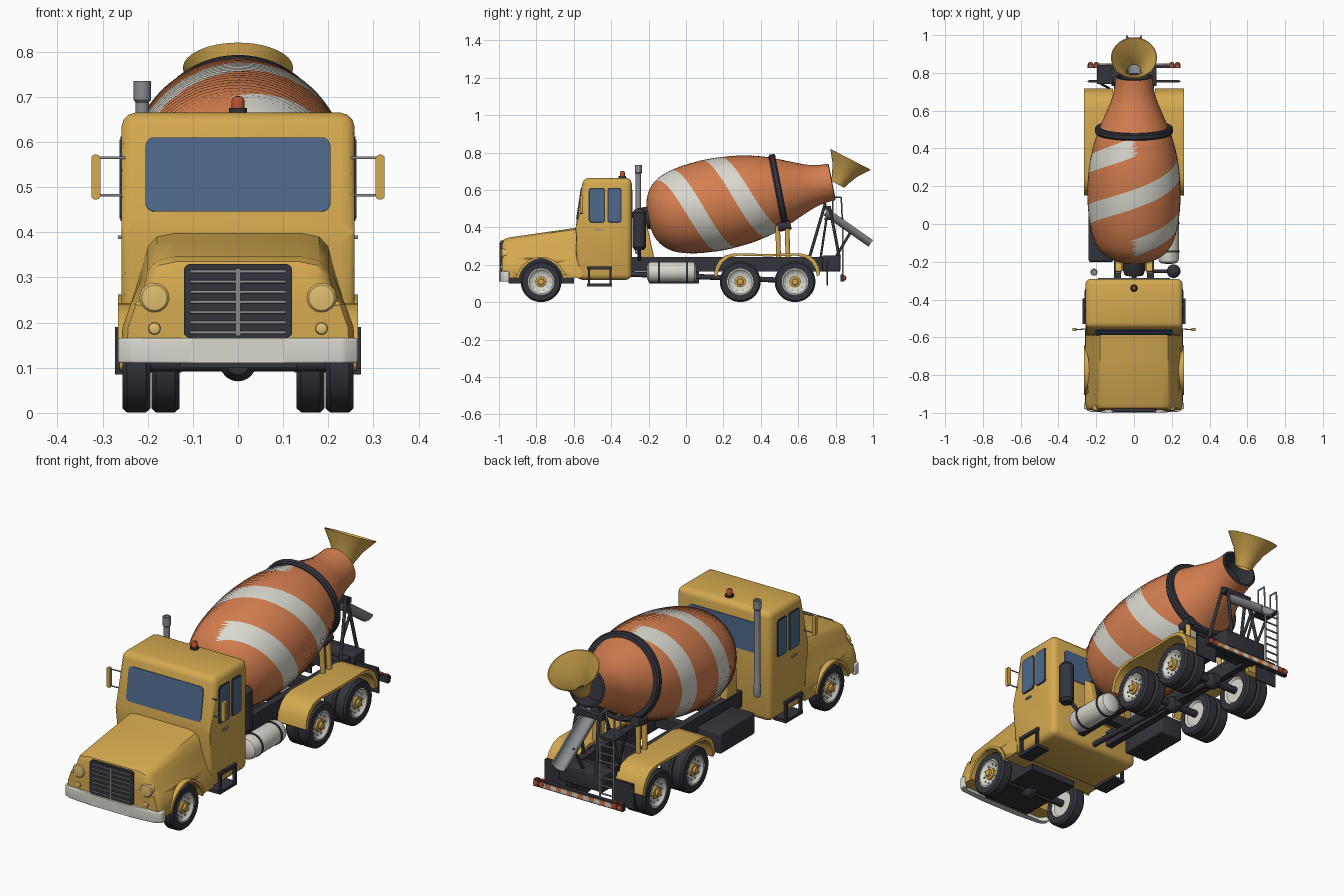
import bpy, bmesh, math
from math import pi, sin, cos
from mathutils import Vector

if "Cube" in bpy.data.objects:
    bpy.data.objects.remove(bpy.data.objects["Cube"])


def material(name, r, g, b):
    m = bpy.data.materials.new(name)
    m.use_nodes = True
    m.diffuse_color = (r, g, b, 1)
    m.node_tree.nodes["Principled BSDF"].inputs["Base Color"].default_value = (r, g, b, 1)
    return m


YELLOW = material("body yellow", .66, .40, .08)
ORANGE = material("drum orange", .66, .21, .08)
WHITE = material("off white", .70, .69, .62)
DARK = material("dark grey", .034, .034, .045)
BLUE = material("glass blue", .075, .14, .26)
GREY = material("metal grey", .25, .26, .28)
LAMP = material("lamp yellow", .75, .52, .16)
RED = material("signal red", .50, .08, .03)


def finish(name, bm, *mats):
    bmesh.ops.remove_doubles(bm, verts=bm.verts, dist=1e-5)
    bmesh.ops.recalc_face_normals(bm, faces=bm.faces)
    for f in bm.faces:
        f.smooth = True
    for e in bm.edges:
        e.smooth = e.calc_face_angle(0) < .62
    me = bpy.data.meshes.new(name)
    bm.to_mesh(me)
    bm.free()
    for m in mats:
        me.materials.append(m)
    ob = bpy.data.objects.new(name, me)
    bpy.context.collection.objects.link(ob)
    return ob


def loft(bm, rings, closed=True):
    """Skin a list of point rings with quads."""
    vs = [[bm.verts.new(p) for p in r] for r in rings]
    n = len(vs[0])
    for a, b in zip(vs, vs[1:]):
        for i in range(n):
            bm.faces.new((a[i], a[(i + 1) % n], b[(i + 1) % n], b[i]))
    return vs


def prism(name, mat, poly, axis, a, b, bevel=0):
    """Extrude a polygon along one axis from a to b."""
    def put(p, t):
        q = list(p)
        q.insert(axis, t)
        return q
    bm = bmesh.new()
    for end in loft(bm, [[put(p, a) for p in poly], [put(p, b) for p in poly]]):
        bm.faces.new(end)
    if bevel:
        bmesh.ops.bevel(bm, geom=bm.edges[:], offset=bevel, segments=3, profile=.5, affect='EDGES')
    return finish(name, bm, mat)


def box(name, mat, x0, x1, y0, y1, z0, z1, bevel=0):
    return prism(name, mat, [(y0, z0), (y1, z0), (y1, z1), (y0, z1)], 0, x0, x1, bevel)


def rounded(u0, u1, v0, v1, r):
    """Rounded rectangle outline."""
    pts = []
    for k, (u, v) in enumerate([(u1 - r, v1 - r), (u0 + r, v1 - r), (u0 + r, v0 + r), (u1 - r, v0 + r)]):
        pts += [(u + r * cos((k + i / 5) * pi / 2), v + r * sin((k + i / 5) * pi / 2)) for i in range(6)]
    return pts


def lathe(name, mat, prof, origin, axis, seg=32):
    """Spin (radius, distance) points about an axis."""
    rot = Vector(axis).to_track_quat('Z', 'Y')
    bm = bmesh.new()
    loft(bm, [[Vector(origin) + rot @ Vector((r * cos(t), r * sin(t), s))
               for t in (2 * pi * i / seg for i in range(seg))] for r, s in prof])
    bmesh.ops.dissolve_degenerate(bm, dist=1e-6, edges=bm.edges)
    return finish(name, bm, mat)


def rod(name, mat, pts, r, seg=12):
    for p, q in zip(pts, pts[1:]):
        d = Vector(q) - Vector(p)
        lathe(name, mat, [(0, 0), (r, 0), (r, d.length), (0, d.length)], p, d, seg)


def strip(path, t):
    """Thicken an arch path downwards into a closed outline."""
    cy = (path[0][0] + path[-1][0]) / 2
    inner = [(y + (t if y < cy else -t) * (abs(y - cy) > .17 or len(path) > 12), z - t * .7) for y, z in path]
    return path + inner[::-1]


# Hood with flared sides and cut wheel arches
rings = []
for y, top, k in [(-.985, .315, .95), (-.975, .335, .975), (-.95, .346, 1), (-.7, .382, 1), (-.56, .402, 1)]:
    half = [(.14, top), (.18, top - .008), (.2, top - .03), (.212, top - .08), (.238, .24), (.256, .19), (.26, .13)]
    rings.append([(x * k, y, z) for x, z in half] + [(-x * k, y, z) for x, z in half[::-1]])
bm = bmesh.new()
ends = loft(bm, rings)
bm.faces.new(ends[0])
bm.faces.new(ends[-1])
hood = finish("hood", bm, YELLOW)
cutter = lathe("arch_cutter", YELLOW, [(0, 0), (.125, 0), (.125, .8), (0, .8)], (-.4, -.775, .11), (1, 0, 0), 48)
cutter.hide_render = True
mod = hood.modifiers.new("arches", 'BOOLEAN')
mod.operation, mod.object = 'DIFFERENCE', cutter
bpy.context.view_layer.objects.active = hood
bpy.ops.object.modifier_apply(modifier="arches")
bpy.data.objects.remove(cutter)
box("engine_bay", DARK, -.13, .13, -.95, -.6, .1, .29)

# Cab
prism("cab", YELLOW, [(-.585, .12), (-.59, .4), (-.55, .665), (-.29, .665), (-.29, .12)], 0, -.258, .258, .03)
screen = prism("windshield", BLUE, rounded(-.205, .205, -.083, .083, .02), 1, -.004, .004)
screen.location, screen.rotation_euler = (0, -.571, .528), (-.15, 0, 0)
prism("rear_window", BLUE, rounded(-.19, .19, .45, .6, .02), 1, -.295, -.286)
lathe("beacon_base", DARK, [(0, 0), (.02, 0), (.02, .012), (0, .012)], (0, -.34, .663), (0, 0, 1))
lathe("beacon", RED, [(.014, 0), (.014, .02), (.009, .027), (0, .028)], (0, -.34, .674), (0, 0, 1))
for s in (-1, 1):
    for y0, y1 in [(-.52, -.433), (-.42, -.345)]:
        prism("window_frame", DARK, rounded(y0, y1, .425, .612, .014), 0, s * .255, s * .26)
        prism("side_window", BLUE, rounded(y0 + .006, y1 - .006, .431, .606, .012), 0, s * .255, s * .262)
    box("door_handle", GREY, s * .256, s * .266, -.49, -.455, .385, .393)
    prism("mirror", YELLOW, rounded(.305, .325, .473, .572, .008), 1, -.567, -.55).scale.x = s
    for z in (.482, .565):
        rod("mirror_arm", GREY, [(s * .25, -.555, z), (s * .31, -.56, z)], .003)
    for z in (.085, .175):
        box("cab_step", DARK, s * .2, s * .272, -.53, -.395, z, z + .015)
    for y in (-.525, -.41):
        box("step_post", DARK, s * .258, s * .272, y, y + .012, .085, .19)
    arch = [(-.775 + .133 * cos(a), .11 + .133 * sin(a)) for a in (pi - pi * i / 18 for i in range(1, 18))]
    prism("front_arch_lip", YELLOW, strip(arch, .012), 0, s * .235, s * .266)

# Nose: grille, lamps, bumper
prism("grille", DARK, rounded(-.12, .12, .165, .33, .015), 1, -.992, -.96)
for i in range(7):
    rod("grille_bar", GREY, [(-.105, -.992, .178 + i * .0225), (.105, -.992, .178 + i * .0225)], .0035)
box("grille_centre_bar", GREY, -.005, .005, -.997, -.98, .17, .32)
for s in (-1, 1):
    for z, r in [(.255, .033), (.187, .014)]:
        lathe("headlamp", LAMP, [(r, 0), (r, .022), (r * .85, .027), (0, .031)], (s * .185, -.962, z), (0, -1, 0))
prism("bumper", WHITE, [(-.266, -.945), (-.266, -.975), (-.235, -.994), (-.1, -1), (.1, -1), (.235, -.994),
                        (.266, -.975), (.266, -.945), (.25, -.945), (.225, -.972), (-.225, -.972), (-.25, -.945)],
      2, .11, .166, .006)

# Chassis
for s in (-1, 1):
    box("chassis_rail", DARK, s * .07, s * .105, -.6, .82, .165, .243)
    box("mud_flap", DARK, s * .125, s * .245, .752, .758, .09, .21)
for y in (-.15, .1, .43, .68):
    box("cross_member", DARK, -.08, .08, y, y + .04, .18, .23)
box("rear_frame", DARK, -.12, .12, .73, .825, .165, .25, .005)
rod("drive_shaft", DARK, [(0, -.6, .16), (0, .0, .14), (0, .58, .115)], .014)
box("flap_hanger", DARK, -.24, .24, .748, .762, .2, .215)

# Wheels and axles
def wheel(s, y, x_out):
    w = .062
    o = (s * x_out, y, .11)
    lathe("tyre", DARK, [(.07, 0), (.1, 0), (.109, .01), (.109, w - .01), (.1, w), (.07, w), (.07, 0)], o, (-s, 0, 0), 48)
    lathe("rim", WHITE, [(0, .016), (.045, .016), (.058, .008), (.064, .001), (.071, .001),
                         (.071, w - .001), (.06, w - .01), (0, w - .01)], o, (-s, 0, 0), 48)


for s in (-1, 1):
    for y in (-.775, .29, .583):
        wheel(s, y, .256)
        if y > 0:
            wheel(s, y, .192)
        lathe("hub", YELLOW, [(.03, .02), (.03, .006), (.018, .004), (.016, -.006), (0, -.007)], (s * .256, y, .11), (-s, 0, 0), 16)
        for a in range(10):
            t = a * pi / 5
            rod("wheel_nut", GREY, [(s * .238, y + .048 * cos(t), .11 + .048 * sin(t)),
                                    (s * .246, y + .048 * cos(t), .11 + .048 * sin(t))], .004, 6)
for y in (-.775, .29, .583):
    rod("axle", DARK, [(-.2, y, .11), (.2, y, .11)], .018)
    lathe("differential", DARK, [(0, -.04), (.025, -.035), (.04, -.01), (.04, .01), (.025, .035), (0, .04)], (0, y, .11), (0, 1, 0))

# Rear fenders
curve = [(.15, .145), (.158, .19), (.178, .225), (.21, .25), (.26, .262), (.44, .258),
         (.61, .262), (.66, .25), (.69, .225), (.71, .19), (.718, .15)]
for s in (-1, 1):
    prism("rear_fender", YELLOW, strip(curve, .018), 0, s * .11, s * .266)

# Side equipment
lathe("fuel_tank", WHITE, [(0, 0), (.035, .003), (.05, .012), (.054, .025), (.054, .245), (.05, .258), (.035, .267), (0, .27)],
      (.183, -.212, .162), (0, 1, 0))
for y in (-.15, .0):
    lathe("tank_strap", DARK, [(.05, 0), (.057, 0), (.057, .01), (.05, .01)], (.183, y, .162), (0, 1, 0))
box("tool_box", DARK, -.24, -.11, -.2, .07, .1, .205, .008)
lathe("air_filter", DARK, [(0, 0), (.025, 0), (.036, .015), (.036, .2), (.025, .215), (.015, .22), (0, .225)], (.21, -.25, .28), (0, 0, 1))
rod("filter_bracket", DARK, [(.21, -.25, .32), (.09, -.25, .22)], .01)
lathe("exhaust_stack", GREY, [(0, 0), (.015, 0), (.018, .02), (.018, .05), (.015, .06), (.015, .43), (.019, .435),
                              (.019, .477), (.012, .477), (.012, .45), (0, .45)], (-.212, -.255, .258), (0, 0, 1), 24)

# Drum: columns follow the spiral so the white bands have clean edges
AXIS, UP = Vector((0, .9815, .1915)), Vector((0, -.1915, .9815))
HEART = Vector((0, .497, .588))
prof = [(-.712, 0), (-.708, .07), (-.69, .125), (-.655, .172), (-.6, .208), (-.51, .234), (-.4, .246), (-.3, .247),
        (-.18, .236), (-.08, .214), (0, .188), (.09, .15), (.17, .118), (.23, .104), (.287, .099)]
fine = []
for i in range(len(prof) - 1):
    p0, p1, p2, p3 = (Vector(prof[min(max(i + k, 0), len(prof) - 1)]) for k in (-1, 0, 1, 2))
    for t in (j / 6 for j in range(6)):
        fine.append(p1 + .5 * t * (p2 - p0 + t * (2 * p0 - 5 * p1 + 4 * p2 - p3 + t * (3 * (p1 - p2) + p3 - p0))))
fine.append(Vector(prof[-1]))
COLS = 96


def twist(s):
    return 2 * pi * (s + .6) / .55


bm = bmesh.new()
loft(bm, [[HEART + AXIS * s + r * (cos(a) * UP + sin(a) * Vector((1, 0, 0)))
           for a in (twist(s) + 2 * pi * c / COLS for c in range(COLS))] for s, r in fine])
for n, f in enumerate(bm.faces):
    s = (fine[n // COLS].x + fine[n // COLS + 1].x) / 2
    u = 2 * pi * (n % COLS + .5) / COLS
    for start in (0, pi):
        d = (u - start + pi) % (2 * pi) - pi
        if abs(d) < .59 and 0 < twist(s) + d < 2 * pi:
            f.material_index = 1
finish("drum", bm, ORANGE, WHITE)
lathe("drum_ring", DARK, [(.17, -.018), (.2, -.018), (.207, -.01), (.207, .01), (.2, .018), (.17, .018)], HEART, AXIS, 64)
lathe("drum_mouth", DARK, [(.099, .287), (.088, .29), (.08, .2), (0, .2)], HEART, AXIS, 48)
lathe("drum_gearbox", DARK, [(0, -.78), (.05, -.78), (.06, -.75), (.06, -.69), (0, -.69)], HEART, AXIS)

# Drum supports
for s in (-1, 1):
    prism("front_pedestal", YELLOW, [(-.26, .24), (-.17, .24), (-.21, .42), (-.25, .45)], 0, s * .065, s * .1, .004)
    for y in (.495, .545):
        rod("ring_post", YELLOW, [(s * .12, y, .24), (s * .115, y - .005, .41)], .013)
    rod("ring_roller", DARK, [(s * .11, .49, .4), (s * .11, .56, .415)], .025)
    rod("rear_strut", DARK, [(s * .1, .66, .24), (s * .07, .745, .53)], .008)
    rod("rear_brace", DARK, [(s * .08, .82, .24), (s * .06, .77, .5)], .008)
box("pedestal_bridge", YELLOW, -.1, .1, -.25, -.19, .24, .3, .005)
box("strut_bridge", DARK, -.08, .08, .745, .775, .49, .515)

# Hopper and chute
lathe("hopper", YELLOW, [(.04, 0), (.05, .03), (.075, .085), (.122, .15), (.117, .15), (.07, .085), (.045, .03), (.036, 0), (.04, 0)],
      (0, .811, .631), (0, .46, .888), 48)
arc = [pi + pi * i / 12 for i in range(13)]
chute = prism("chute", GREY, [(.042 * cos(a), .042 * sin(a)) for a in arc] + [(.035 * cos(a), .035 * sin(a)) for a in arc[::-1]], 1, 0, .293)
chute.location, chute.rotation_euler = (0, .76, .5), (math.radians(-35), 0, 0)
rod("chute_stay", DARK, [(0, .8, .24), (0, .88, .375)], .007)

# Ladder with platform and handrails
box("platform", DARK, -.195, -.11, .74, .84, .44, .452)
for x in (-.19, -.115):
    rod("ladder_rail", GREY, [(x, .838, .11), (x, .838, .45)], .005)
    rod("handrail", GREY, [(x, .835, .45), (x, .83, .562), (x, .785, .562), (x, .785, .45)], .004)
    rod("platform_brace", DARK, [(x, .75, .44), (x * .7, .72, .24)], .006)
for i in range(8):
    rod("ladder_rung", GREY, [(-.19, .838, .13 + i * .04), (-.115, .838, .13 + i * .04)], .004)

# Rear warning bar
box("rear_bar", DARK, -.245, .245, .825, .845, .112, .146)
for i in range(14):
    x = -.21 + i * .03
    box("warning_stripe", (ORANGE, WHITE)[i % 2], x, x + .03, .843, .849, .118, .14)
for s in (-1, 1):
    for x in (.2, .23):
        lathe("tail_lamp", RED, [(.013, 0), (.013, .01), (0, .015)], (s * x, .843, .13), (0, 1, 0), 20)
        box("bar_marker", RED, s * x - .009, s * x + .009, .828, .842, .145, .151)
